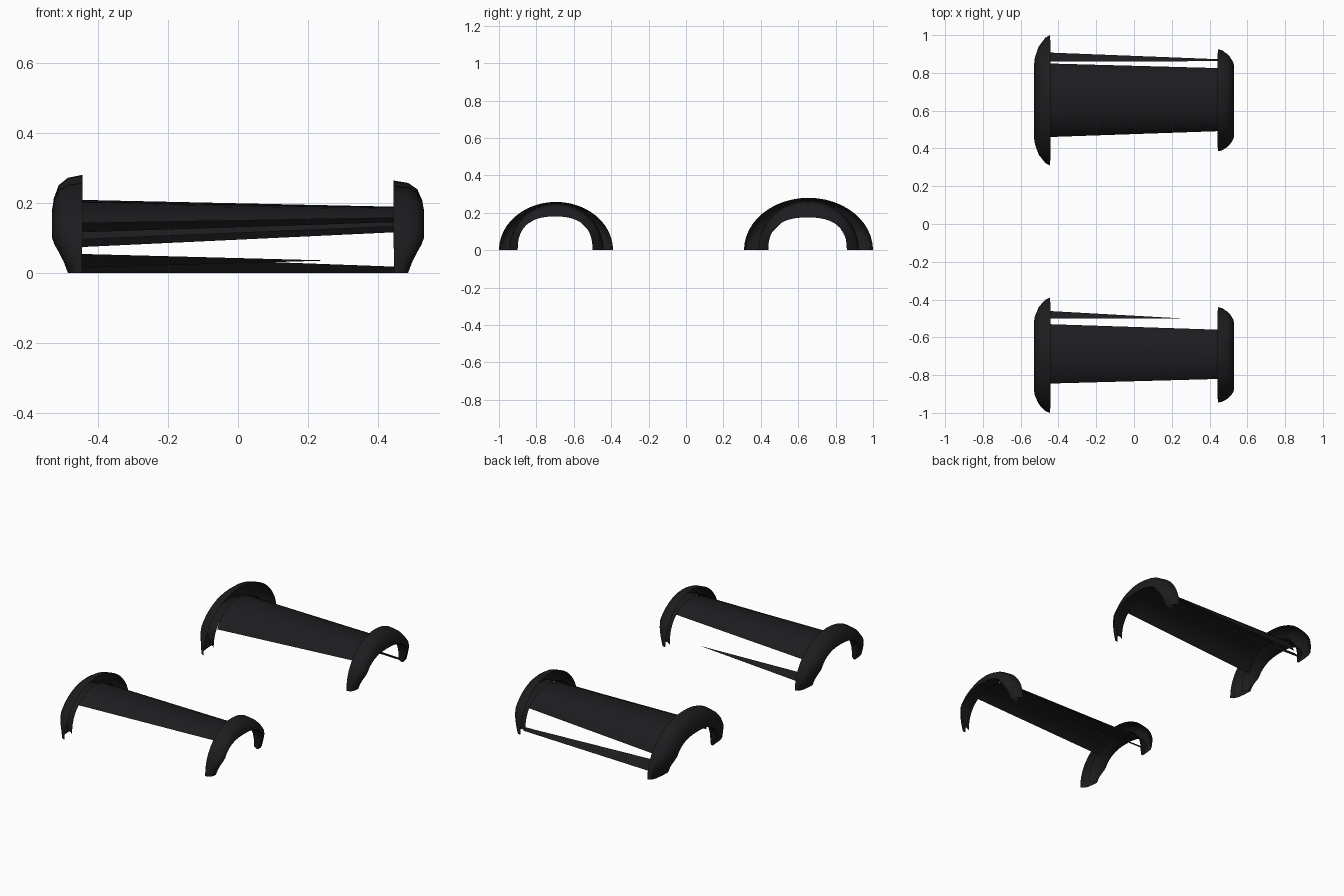
import bpy, math

if "Cube" in bpy.data.objects:
    bpy.data.objects.remove(bpy.data.objects["Cube"])

black = bpy.data.materials.new("black_plastic")
black.diffuse_color = (0.012, 0.012, 0.014, 1)
black.use_nodes = True
black.node_tree.nodes["Principled BSDF"].inputs["Base Color"].default_value = black.diffuse_color


def make(name, verts, faces):
    me = bpy.data.meshes.new(name)
    me.from_pydata(verts, [], faces)
    me.materials.append(black)
    ob = bpy.data.objects.new(name, me)
    bpy.context.collection.objects.link(ob)
    bpy.ops.object.select_all(action='DESELECT')
    ob.select_set(True)
    bpy.context.view_layer.objects.active = ob
    bpy.ops.object.mode_set(mode='EDIT')
    bpy.ops.mesh.select_all(action='SELECT')
    bpy.ops.mesh.normals_make_consistent(inside=False)
    bpy.ops.object.mode_set(mode='OBJECT')
    bpy.ops.object.shade_smooth_by_angle(angle=math.radians(35))
    return ob


def grid_faces(rows, cols):
    return [(i * cols + j, i * cols + j + 1, (i + 1) * cols + j + 1, (i + 1) * cols + j)
            for i in range(rows - 1) for j in range(cols - 1)]


def arc(c, a, b, t, n=2.0):
    co, si = math.cos(t), max(0.0, math.sin(t))
    return c - math.copysign(abs(co) ** (2 / n), co) * a, si ** (2 / n) * b


# flare cross-section: (x outboard, blend from opening edge to outer edge)
SECTION = [(0.443, 1.0), (0.485, 0.92), (0.511, 0.72), (0.525, 0.36),
           (0.53, 0.0), (0.505, 0.0), (0.447, 0.24)]
SEGS = 24


def flare(name, side, y0, y1, top, opening):
    verts = []
    for i in range(SEGS + 1):
        t = math.pi * i / SEGS
        yo, zo = arc((y0 + y1) / 2, (y1 - y0) / 2, top, t)
        yi, zi = arc(*opening, t, 2.5)
        k = 0.45 + 0.55 * min(1, math.sin(t) * 2.2)
        for x, f in SECTION:
            verts.append((side * (0.447 + (x - 0.447) * k),
                          yi + (yo - yi) * f, zi + (zo - zi) * f))
    make(name, verts, grid_faces(SEGS + 1, len(SECTION)))


def panel(name, opening, left, right):
    # arched sheet running across between the left and right flares
    c, a, b = opening
    n, verts = 16, []
    for x, (ya, yb, lift) in ((-0.46, left), (0.46, right)):
        for i in range(n + 1):
            y = ya + (yb - ya) * i / n
            z = b * (1 - abs((y - c) / a) ** 2.5) ** 0.4
            verts.append((x, y, z + lift * math.sin(math.pi * i / n)))
    make(name, verts, grid_faces(2, n + 1))


# opening: centre y, half length, height
FRONT = (-0.70, 0.20, 0.18)
REAR = (0.65, 0.21, 0.175)

# four wheel arch flares, the right pair slightly smaller
flare("front_left_flare", -1, -1.0, -0.39, 0.258, FRONT)
flare("front_right_flare", 1, -0.945, -0.44, 0.25, FRONT)
flare("rear_left_flare", -1, 0.31, 1.0, 0.28, REAR)
flare("rear_right_flare", 1, 0.385, 0.925, 0.264, REAR)

# cross panels
panel("front_cross_panel", FRONT, (-0.845, -0.53, 0.024), (-0.82, -0.56, 0.008))
panel("rear_cross_panel", REAR, (0.46, 0.85, 0.034), (0.492, 0.825, 0.014))

# narrow tapering strips low down behind each panel
make("front_strip", [(-0.46, -0.50, 0.055), (-0.46, -0.46, 0.015), (0.26, -0.50, 0.036)],
     [(0, 1, 2)])
make("rear_strip", [(-0.46, 0.86, 0.052), (-0.46, 0.908, 0.0),
                    (0.46, 0.872, 0.0), (0.46, 0.862, 0.018)], [(0, 1, 2, 3)])
